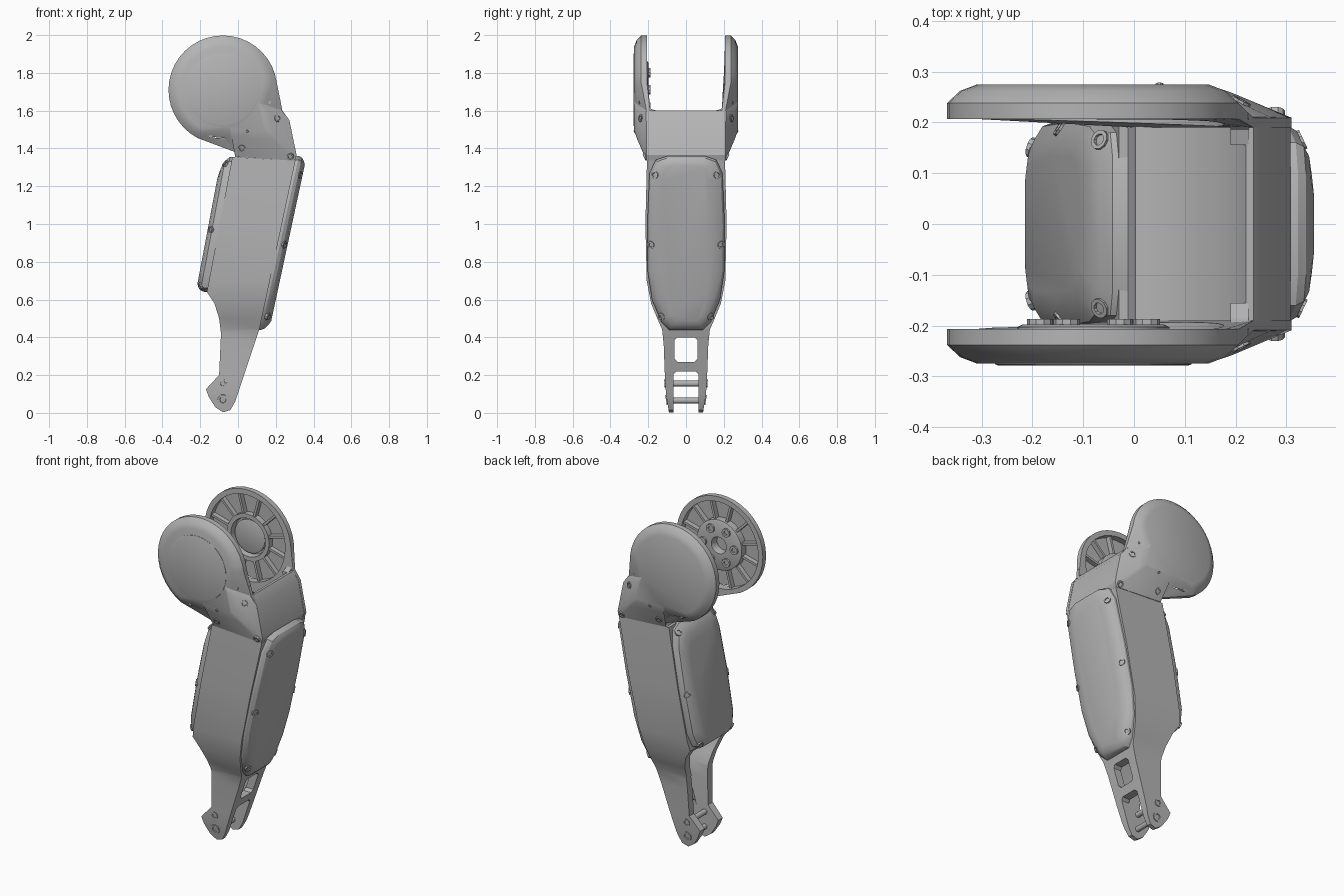
import bpy, bmesh
from math import sin, cos, radians, tau
from mathutils import Vector

cube = bpy.data.objects.get("Cube")
if cube:
    bpy.data.objects.remove(cube)

grey = bpy.data.materials.new("warm_grey")
grey.use_nodes = True
grey.diffuse_color = (0.46, 0.46, 0.46, 1)
grey.node_tree.nodes["Principled BSDF"].inputs["Base Color"].default_value = grey.diffuse_color

HUB = Vector((-0.08, 0, 1.71))


def finish(name, bm):
    bmesh.ops.recalc_face_normals(bm, faces=bm.faces)
    mesh = bpy.data.meshes.new(name)
    bm.to_mesh(mesh)
    bm.free()
    obj = bpy.data.objects.new(name, mesh)
    bpy.context.collection.objects.link(obj)
    mesh.materials.append(grey)
    return obj


def loft(name, loops, cyclic=False):
    """Skin a row of equal-length closed loops, capped unless cyclic."""
    bm = bmesh.new()
    rings = [[bm.verts.new(p) for p in loop] for loop in loops]
    pairs = list(zip(rings, rings[1:]))
    if cyclic:
        pairs.append((rings[-1], rings[0]))
    else:
        bm.faces.new(rings[0])
        bm.faces.new(rings[-1])
    for a, b in pairs:
        for i in range(len(a)):
            bm.faces.new((a[i - 1], a[i], b[i], b[i - 1]))
    return finish(name, bm)


def prism(name, profile, width):
    """Extrude an x-z profile along y; width is a list of (z, half width)."""
    bm = bmesh.new()
    rings = [[bm.verts.new((x, s, z)) for x, z in profile] for s in (-1, 1)]
    bm.faces.new(rings[0])
    bm.faces.new(rings[1])
    for i in range(len(profile)):
        bm.faces.new((rings[0][i - 1], rings[0][i], rings[1][i], rings[1][i - 1]))
    for z, _ in width:
        bmesh.ops.bisect_plane(bm, geom=bm.verts[:] + bm.edges[:] + bm.faces[:],
                               plane_co=(0, 0, z), plane_no=(0, 0, 1))
    for v in bm.verts:
        v.co.y *= interpolate(width, v.co.z)
    return finish(name, bm)


def interpolate(table, z):
    if z <= table[0][0]:
        return table[0][1]
    for (a, u), (b, v) in zip(table, table[1:]):
        if z <= b:
            return u + (v - u) * (z - a) / (b - a)
    return table[-1][1]


def lathe(name, profile, n=32, cyclic=False, centre=HUB):
    """Revolve (radius, y) points about an axis along y."""
    return loft(name, [[(centre.x + r * cos(tau * i / n), y, centre.z + r * sin(tau * i / n))
                        for i in range(n)] for r, y in profile], cyclic)


def cut(obj, cutter):
    mod = obj.modifiers.new("cut", 'BOOLEAN')
    mod.operation, mod.solver, mod.object = 'DIFFERENCE', 'EXACT', cutter
    bpy.context.view_layer.update()
    graph = bpy.context.evaluated_depsgraph_get()
    mesh = bpy.data.meshes.new_from_object(obj.evaluated_get(graph))
    obj.modifiers.clear()
    obj.data = mesh
    bpy.data.objects.remove(cutter)


def screw(name, target, origin, direction, r=0.02):
    """Seat a small socket screw on the surface that the ray meets."""
    bpy.context.view_layer.update()
    hit, loc, normal, _ = target.ray_cast(Vector(origin), Vector(direction))
    if not hit:
        return
    rot = normal.to_track_quat('Z', 'Y')
    loft(name, [[loc + rot @ Vector((k * r * cos(tau * i / 10), k * r * sin(tau * i / 10), h))
                 for i in range(10)]
                for k, h in ((1, -0.02), (1, 0.005), (0.6, 0.005), (0.5, -0.006))])


# Main limb: broad housing that narrows to a forked foot
widths = [(0, 0.09), (0.1, 0.106), (0.2, 0.112), (0.36, 0.118), (0.44, 0.126), (0.5, 0.152),
          (0.58, 0.185), (0.7, 0.208), (1.0, 0.215), (1.36, 0.206)]
limb = prism("limb_body", [
    (-0.03, 1.355), (-0.165, 0.64), (-0.125, 0.58), (-0.1, 0.5), (-0.09, 0.42), (-0.1, 0.2),
    (-0.17, 0.125), (-0.155, 0.085), (-0.12, 0.03), (-0.08, 0.003), (-0.04, 0.015),
    (-0.015, 0.06), (0.115, 0.45), (0.304, 1.335)], widths)
cut(limb, prism("channel_cutter", [(-0.4, 0.62), (-0.4, -0.1), (-0.118, -0.1), (0.065, 0.45),
                                   (0.09, 0.58), (0.07, 0.62)],
                [(z, w - 0.045) for z, w in widths]))
for low, high, half in ((-0.1, 0.22, 0.065), (0.27, 0.4, 0.06)):
    c = 0.015
    cut(limb, loft("slot_cutter", [[(x, s * y, z) for s, y, z in (
        (-1, half, low + c), (-1, half - c, low), (1, half - c, low), (1, half, low + c),
        (1, half, high - c), (1, half - c, high), (-1, half - c, high), (-1, half, high - c))]
        for x in (-0.5, 0.5)]))

# Pins across the foot
for z in (0.065, 0.155):
    lathe("foot_pin", [(0.016, -0.09), (0.016, 0.09)], 12, centre=Vector((-0.08, 0, z)))


# Bulging covers on both narrow sides of the limb
def cover(name, half, base, side, mid, layers):
    outline = half + [(-y, z) for y, z in reversed(half)]
    loops = []
    for sy, sz, d in layers:
        pts = [(y * sy, mid + (z - mid) * sz) for y, z in outline]
        loops.append([(base(z) + side * d, y, z) for y, z in pts])
    return loft(name, loops)


left_cover = cover("left_cover", [
    (0.1, 1.36), (0.16, 1.34), (0.193, 1.27), (0.205, 1.0), (0.203, 0.75), (0.18, 0.6),
    (0.13, 0.48), (0.09, 0.44)], lambda z: 0.115 + (z - 0.45) * 0.215, 1, 0.9,
    ((1, 1, -0.02), (1, 1, 0.012), (0.95, 0.98, 0.03), (0.83, 0.94, 0.044), (0.6, 0.9, 0.053)))
right_cover = cover("right_cover", [
    (0.13, 1.355), (0.18, 1.33), (0.2, 1.25), (0.208, 1.0), (0.2, 0.74), (0.17, 0.66),
    (0.13, 0.64)], lambda z: -0.03 + (z - 1.355) * 0.189, -1, 0.85,
    ((1, 1, -0.02), (1, 1, 0.012), (0.96, 0.96, 0.035), (0.85, 0.88, 0.05), (0.65, 0.78, 0.058)))

# Fork: teardrop cheeks with a dished, ribbed inner face
arc = [(HUB.x + 0.288 * cos(radians(a)), HUB.z + 0.288 * sin(radians(a)))
       for a in range(8, 245, 9)]
root = [(0.0, 1.375), (-0.015, 1.355), (0.3, 1.335), (0.31, 1.365), (0.272, 1.55), (0.235, 1.6)]


def cheek(name, side):
    def ring(y_arc, y_root, k_arc, k_root):
        rows = [(p, y_arc, k_arc) for p in arc] + [(p, y_root, k_root) for p in root]
        return [(HUB.x + (x - HUB.x) * k, side * y, HUB.z + (z - HUB.z) * k)
                for (x, z), y, k in rows]
    obj = loft(name, [ring(0.207, 0.19, 1, 1), ring(0.238, 0.209, 1, 1),
                      ring(0.262, 0.258, 0.91, 0.7), ring(0.274, 0.274, 0.8, 0.58)])
    cut(obj, lathe("dish_cutter", [(0.257, side * 0.15), (0.257, side * 0.245)], 40))
    for i in range(12):
        a = tau * (i + 0.5) / 12
        out, across = Vector((cos(a), 0, sin(a))), Vector((-sin(a), 0, cos(a))) * 0.007
        loft(name + "_rib", [[HUB + out * r + across * s + Vector((0, side * y, 0))
                              for s, y in ((-1, 0.216), (1, 0.216), (1, 0.25), (-1, 0.25))]
                             for r in (0.13, 0.262)])
    return obj


front_cheek = cheek("front_cheek", -1)
back_cheek = cheek("back_cheek", 1)

# Round outer cap and bolted hub on the front cheek, ring hub on the back cheek
lathe("front_cap", [(0.193, -0.27), (0.193, -0.276), (0.188, -0.278)], 40)
lathe("front_hub", [(0.15, -0.25), (0.15, -0.203), (0.14, -0.198), (0.05, -0.198),
                    (0.045, -0.215), (0.045, -0.25)], cyclic=True)
for i in range(6):
    a = tau * i / 6
    spot = HUB + Vector((cos(a), 0, sin(a))) * 0.105
    lathe("hub_lug", [(0.026, -0.21), (0.026, -0.187), (0.012, -0.187), (0.01, -0.193)], 10,
          centre=spot)
lathe("back_hub_ring", [(0.14, 0.25), (0.14, 0.21), (0.115, 0.21), (0.11, 0.25)], cyclic=True)
lathe("back_hub_disc", [(0.1, 0.25), (0.1, 0.228), (0.09, 0.224)])

# Bridge joining the cheeks, hollowed to clear the round joint
hollow = [(HUB.x + 0.32 * cos(radians(a)), HUB.z + 0.32 * sin(radians(a)))
          for a in range(-75, -19, 5)]
prism("fork_bridge", hollow + [(0.235, 1.6), (0.27, 1.55), (0.308, 1.365), (0.298, 1.335),
                               (-0.012, 1.355)], [(1.3, 0.208), (1.7, 0.212)])

# Concave fillets where the bridge meets the cheeks
for s in (-1, 1):
    loft("bridge_fillet", [[(x, s * y, z) for y, z in (
        (0.215, 1.58), (0.155, 1.58), (0.155, 1.6), (0.185, 1.609), (0.2, 1.627), (0.208, 1.66),
        (0.215, 1.66))] for x in (0.19, 0.225)])

# Screws
for s, plate in ((-1, front_cheek), (1, back_cheek)):
    for x, z, r in ((0.21, 1.56, 0.02), (0.02, 1.4, 0.02), (0.277, 1.355, 0.02),
                    (0.05, 1.49, 0.008)):
        screw("fork_screw", plate, (x, s, z), (0, -s, 0), r)
    for z, r in ((0.07, 0.028), (0.155, 0.022)):
        screw("foot_screw", limb, (-0.08, s, z), (0, -s, 0), r)
    for y, z in ((0.165, 1.26), (0.185, 0.89), (0.13, 0.51)):
        screw("left_cover_screw", left_cover, (1, s * y, z), (-1, 0, 0))
    for y, z in ((0.165, 1.32), (0.19, 0.97), (0.15, 0.67)):
        screw("right_cover_screw", right_cover, (-1, s * y, z), (1, 0, 0))

# Smooth shading with crisp edges
for obj in bpy.context.scene.objects:
    obj.select_set(obj.type == 'MESH')
    if obj.type == 'MESH':
        bpy.context.view_layer.objects.active = obj
bpy.ops.object.shade_smooth_by_angle(angle=radians(28))
